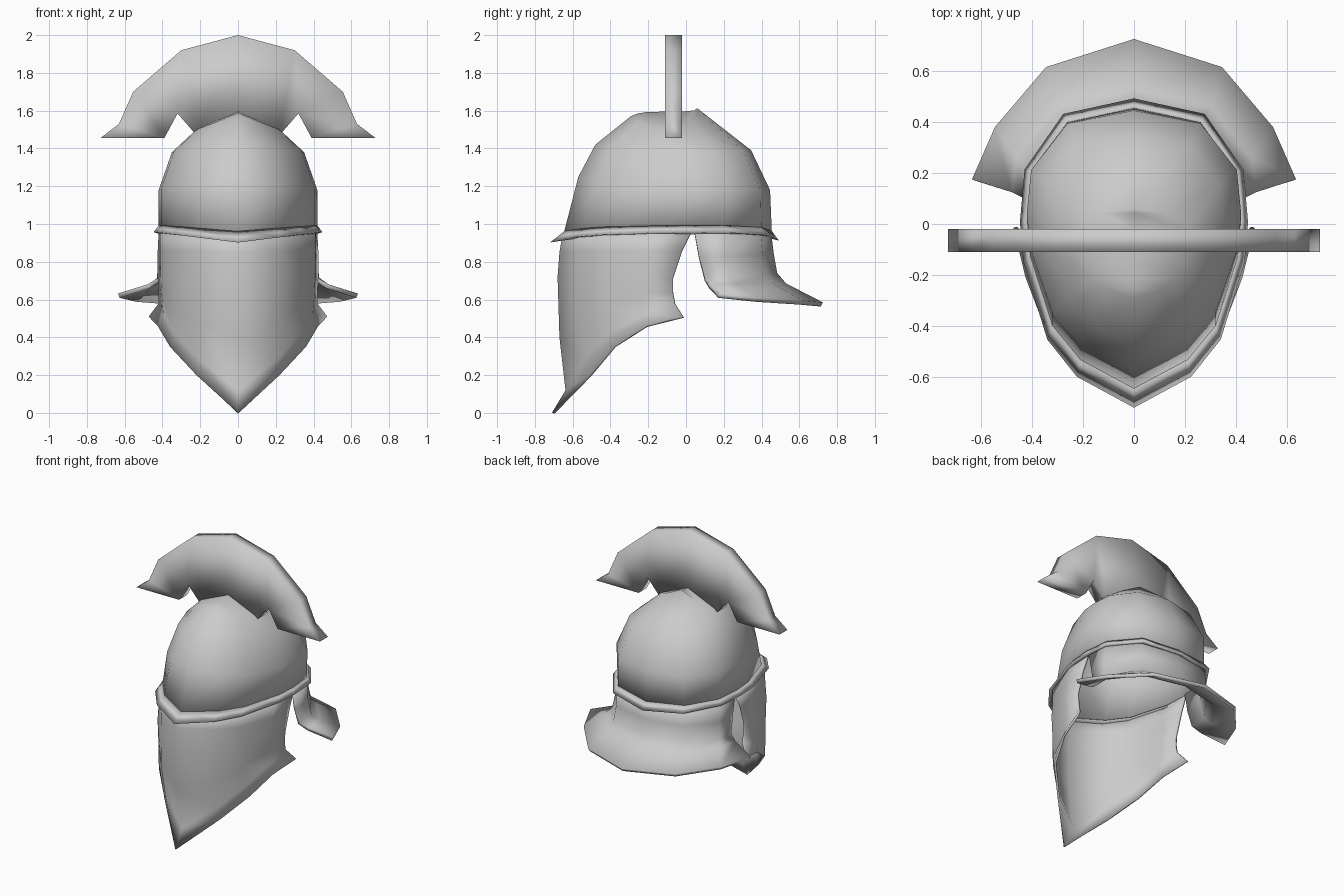
import bpy, bmesh
from mathutils import Vector

if "Cube" in bpy.data.objects:
    bpy.data.objects.remove(bpy.data.objects["Cube"])

metal = bpy.data.materials.new("plain_grey")
metal.diffuse_color = (0.6, 0.6, 0.6, 1)
metal.use_nodes = True
metal.node_tree.nodes["Principled BSDF"].inputs["Base Color"].default_value = metal.diffuse_color

# Half outline of the helmet seen from above: (width share, share from front to back)
PLAN = [(0, 0), (.5, .1), (.76, .22), (.97, .47), (1, .6), (.96, .77), (.62, .95), (0, 1)]


def finish(name, bm, thickness=0):
    bmesh.ops.remove_doubles(bm, verts=bm.verts, dist=1e-4)
    mesh = bpy.data.meshes.new(name)
    bm.to_mesh(mesh)
    bm.free()
    mesh.materials.append(metal)
    mesh.polygons.foreach_set("use_smooth", [True] * len(mesh.polygons))
    obj = bpy.data.objects.new(name, mesh)
    bpy.context.collection.objects.link(obj)
    if thickness:
        mod = obj.modifiers.new("thickness", 'SOLIDIFY')
        mod.thickness = thickness
        mod.offset = -1
    return obj


def grid(rows, closed=False):
    """Skin rows of points, closing around each row and wrapping the last row on request."""
    bm = bmesh.new()
    vs = [[bm.verts.new(p) for p in row] for row in rows]
    n = len(vs[0])
    pairs = list(zip(vs, vs[1:]))
    for a, b in pairs:
        for i in range(n if closed else n - 1):
            j = (i + 1) % n
            bm.faces.new((a[i], a[j], b[j], b[i]))
    bmesh.ops.remove_doubles(bm, verts=bm.verts, dist=1e-4)
    return bm


def face_outward(bm):
    bmesh.ops.recalc_face_normals(bm, faces=bm.faces)
    bm.normal_update()
    mid = Vector((0, -0.1, 0.8))
    if sum(f.normal.dot(f.calc_center_median() - mid) * f.calc_area() for f in bm.faces) < 0:
        bmesh.ops.reverse_faces(bm, faces=bm.faces)
    return bm


def mirror_row(half):
    """Centre point first, then outwards: returns the whole row from left to right."""
    return [(-x, y, z) for x, y, z in half[:0:-1]] + list(half)


def ring(width, y_front, y_back, z_front, z_side, z_back):
    half = []
    for u, t in PLAN:
        z_end = z_front + (z_back - z_front) * t
        half.append((u * width, y_front + (y_back - y_front) * t, z_side * u + z_end * (1 - u)))
    return half + [(-x, y, z) for x, y, z in half[-2:0:-1]]


# Skull: stacked rings pinched into a short ridge
skull = [ring(.42, -.65, .455, .94, .96, .94),
         ring(.42, -.57, .445, 1.25, 1.18, 1.18),
         ring(.35, -.48, .345, 1.42, 1.38, 1.39),
         ring(.22, -.29, .06, 1.572, 1.50, 1.613),
         ring(0, -.29, .06, 1.572, 1.595, 1.613)]
finish("skull", face_outward(grid(skull, True)), .02)

# Rim: wedge-shaped band around the skull's lower edge
rim = [ring(.418, -.64, .453, .965, .995, .965),
       ring(.447, -.72, .492, .902, .957, .912),
       ring(.41, -.64, .44, .915, .945, .93),
       ring(.418, -.64, .453, .965, .995, .965)]
bm = grid(rim, True)
bmesh.ops.recalc_face_normals(bm, faces=bm.faces)
finish("rim", bm)

# Face guard: wraps the front, pointed at the bottom with a flared edge
face_guard = [
    [(0, -.655, .94), (.21, -.565, .95), (.32, -.44, .95), (.41, -.17, .96), (.42, .03, .96)],
    [(0, -.67, .85), (.21, -.57, .86), (.32, -.44, .86), (.41, -.19, .86), (.425, -.02, .86)],
    [(0, -.68, .72), (.21, -.575, .73), (.33, -.44, .74), (.41, -.21, .74), (.425, -.07, .71)],
    [(0, -.67, .4), (.21, -.57, .48), (.33, -.43, .57), (.405, -.21, .63), (.42, -.07, .64)],
    [(0, -.638, .12), (.2, -.54, .28), (.335, -.42, .42), (.395, -.22, .52), (.42, -.06, .58)],
    [(0, -.71, 0), (.22, -.51, .2), (.36, -.38, .35), (.425, -.21, .46), (.473, -.015, .51)]]
finish("face_guard", face_outward(grid([mirror_row(r) for r in face_guard])), .015)

# Neck guard: short wall that spreads into a wide brim
neck_guard = [
    [(0, .45, .96), (.27, .395, .96), (.41, .2, .96), (.42, .045, .96)],
    [(0, .465, .84), (.27, .405, .84), (.41, .21, .83), (.42, .07, .82)],
    [(0, .483, .74), (.28, .425, .73), (.425, .23, .72), (.43, .1, .71)],
    [(0, .53, .685), (.3, .46, .685), (.46, .26, .685), (.48, .125, .68)],
    [(0, .725, .585), (.345, .615, .595), (.545, .38, .61), (.635, .175, .632)]]
finish("neck_guard", face_outward(grid([mirror_row(r) for r in neck_guard])), .025)

# Crest: sideways plume, a flat arch with pointed ends
outer = [(0, 2), (.3, 1.92), (.555, 1.7), (.63, 1.53), (.728, 1.455)]
inner = [(0, 1.54), (.22, 1.47), (.32, 1.585), (.39, 1.455), (.39, 1.455)]


def arc(points, y):
    return mirror_row([(x, y, z) for x, z in points])


FRONT, BACK = -.11, -.02
loops = [arc(outer, FRONT), arc(outer, BACK), arc(inner, BACK), arc(inner, FRONT), arc(outer, FRONT)]
bm = grid(loops)
bmesh.ops.holes_fill(bm, edges=[e for e in bm.edges if e.is_boundary], sides=4)
bmesh.ops.recalc_face_normals(bm, faces=bm.faces)
finish("crest", bm)
